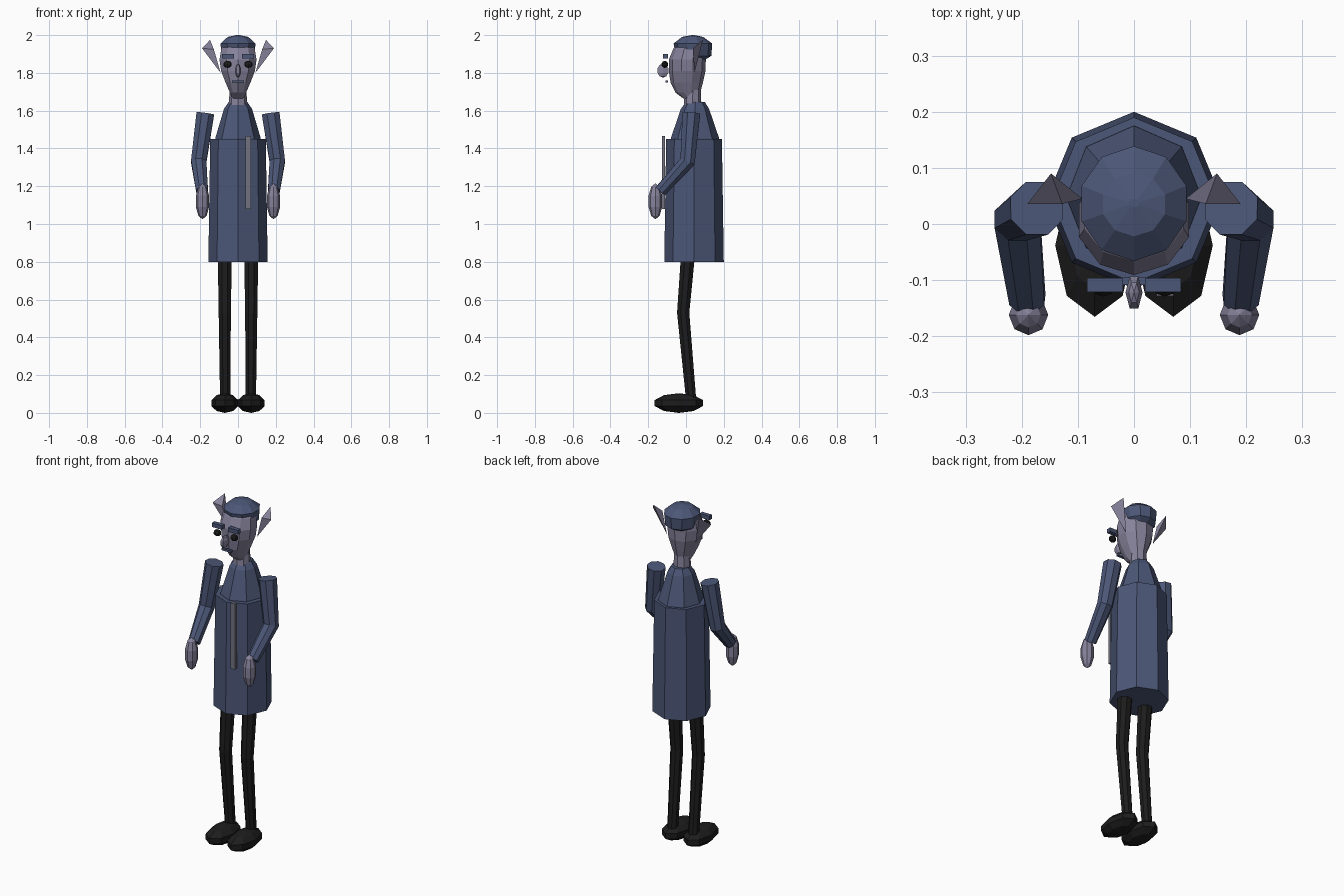
import bpy, bmesh, math
from mathutils import Vector, Matrix

if "Cube" in bpy.data.objects:
    bpy.data.objects.remove(bpy.data.objects["Cube"])


def material(name, rgb):
    m = bpy.data.materials.new(name)
    m.diffuse_color = (*rgb, 1)
    m.use_nodes = True
    m.node_tree.nodes["Principled BSDF"].inputs["Base Color"].default_value = m.diffuse_color
    return m


BLUE = material("slate blue", (0.072, 0.095, 0.185))
SKIN = material("lilac grey skin", (0.24, 0.225, 0.33))
GREY = material("grey trim", (0.17, 0.17, 0.22))
BLACK = material("black", (0.012, 0.012, 0.012))


def finish(bm, name, mat):
    bmesh.ops.recalc_face_normals(bm, faces=bm.faces)
    me = bpy.data.meshes.new(name)
    bm.to_mesh(me)
    bm.free()
    me.materials.append(mat)
    ob = bpy.data.objects.new(name, me)
    bpy.context.collection.objects.link(ob)
    return ob


def skin_rings(bm, rings):
    """Bridge equal rings of points and close both ends."""
    vs = [[bm.verts.new(p) for p in r] for r in rings]
    n = len(vs[0])
    for a, b in zip(vs, vs[1:]):
        for i in range(n):
            j = (i + 1) % n
            bm.faces.new((a[i], a[j], b[j], b[i]))
    bm.faces.new(vs[0])
    bm.faces.new(vs[-1])


def loft(name, mat, sections, sides):
    """Upright shape; sections are (z, half width x, front y, back y)."""
    bm = bmesh.new()
    rings = []
    for z, rx, y0, y1 in sections:
        rings.append([(rx * math.sin(t), (y0 + y1) / 2 - (y1 - y0) / 2 * math.cos(t), z)
                      for t in (2 * math.pi * i / sides for i in range(sides))])
    skin_rings(bm, rings)
    return finish(bm, name, mat)


def tube(name, mat, path, radii, sides=8):
    """Bent limb with mitred joints."""
    pts = [Vector(p) for p in path]
    bm = bmesh.new()
    rings = []
    for i, p in enumerate(pts):
        d = Vector()
        if i > 0:
            d += (p - pts[i - 1]).normalized()
        if i < len(pts) - 1:
            d += (pts[i + 1] - p).normalized()
        u = Vector((0, 1, 0)).cross(d).normalized()
        v = d.cross(u).normalized()
        rings.append([p + radii[i] * (u * math.cos(t) + v * math.sin(t))
                      for t in (2 * math.pi * (k + 0.5) / sides for k in range(sides))])
    skin_rings(bm, rings)
    return finish(bm, name, mat)


def ball(name, mat, centre, size, segs=8, rings=5, tilt=0):
    """Faceted ellipsoid with one vertex column facing forward."""
    bm = bmesh.new()
    bmesh.ops.create_uvsphere(bm, u_segments=segs, v_segments=rings, radius=1)
    bm.transform(Matrix.Translation(centre) @ Matrix.Rotation(tilt, 4, 'X')
                 @ Matrix.Diagonal((*size, 1)) @ Matrix.Rotation(math.pi / 2, 4, 'Z'))
    return finish(bm, name, mat)


def box(name, mat, centre, size):
    bm = bmesh.new()
    bmesh.ops.create_cube(bm, size=1)
    bm.transform(Matrix.Translation(centre) @ Matrix.Diagonal((*size, 1)))
    return finish(bm, name, mat)


# Coat: long skirt, sloping shoulders, front trim strip
loft("coat_skirt", BLUE, [(0.80, 0.157, -0.115, 0.20), (1.45, 0.147, -0.105, 0.19)], 8)
loft("coat_shoulders", BLUE, [(1.40, 0.126, -0.083, 0.177), (1.455, 0.12, -0.08, 0.175),
                              (1.61, 0.074, -0.027, 0.122), (1.645, 0.05, 0.0, 0.10)], 8)
box("coat_trim", GREY, (0.055, -0.119, 1.273), (0.03, 0.018, 0.385))

# Neck and head
loft("neck", SKIN, [(1.62, 0.05, -0.012, 0.082), (1.71, 0.044, -0.006, 0.078)], 8)
loft("head", SKIN, [(1.665, 0.032, -0.015, 0.055), (1.695, 0.045, -0.055, 0.075),
                    (1.75, 0.07, -0.082, 0.09), (1.81, 0.094, -0.091, 0.103),
                    (1.87, 0.103, -0.091, 0.105), (1.93, 0.093, -0.066, 0.10),
                    (1.965, 0.05, -0.03, 0.07)], 10)

# Rounded cap
loft("cap", BLUE, [(1.86, 0.055, 0.0, 0.085), (1.89, 0.09, -0.052, 0.134),
                   (1.955, 0.098, -0.066, 0.139), (1.99, 0.058, -0.022, 0.092),
                   (2.0, 0.01, 0.03, 0.045)], 10)

# Nose and mouth
ball("nose", SKIN, (0, -0.122, 1.812), (0.016, 0.035, 0.037), 6)
box("mouth", BLUE, (0, -0.102, 1.754), (0.062, 0.014, 0.012))

# Paired parts
for side, s in (("left", 1), ("right", -1)):
    ball(f"eye_{side}", BLACK, (s * 0.055, -0.112, 1.845), (0.023, 0.018, 0.019))
    box(f"brow_{side}", BLUE, (s * 0.052, -0.109, 1.887), (0.064, 0.025, 0.024))

    # Pointed ear: a tapered wedge flaring up and outward
    bm = bmesh.new()
    ear = [bm.verts.new((s * x, y, z)) for x, y, z in
           ((0.19, 0.036, 1.93), (0.148, 0.09, 1.975), (0.128, 0.036, 1.925), (0.092, 0.045, 1.80))]
    for a, b, c in ((0, 1, 2), (0, 1, 3), (1, 2, 3), (0, 2, 3)):
        bm.faces.new((ear[a], ear[b], ear[c]))
    finish(bm, f"ear_{side}", SKIN)

    # Arm and hand
    tube(f"arm_{side}", BLUE, [(s * 0.173, 0.028, 1.585), (s * 0.208, 0.008, 1.33),
                               (s * 0.19, -0.135, 1.175)], (0.051, 0.044, 0.034))
    ball(f"hand_{side}", SKIN, (s * 0.188, -0.162, 1.12), (0.037, 0.038, 0.095), 8, 5)

    # Leg and shoe
    tube(f"leg_{side}", BLACK, [(s * 0.07, 0.01, 0.83), (s * 0.07, -0.015, 0.53),
                                (s * 0.068, 0.028, 0.06)], (0.04, 0.035, 0.029))
    ball(f"shoe_{side}", BLACK, (s * 0.07, -0.038, 0.052), (0.074, 0.134, 0.052))
